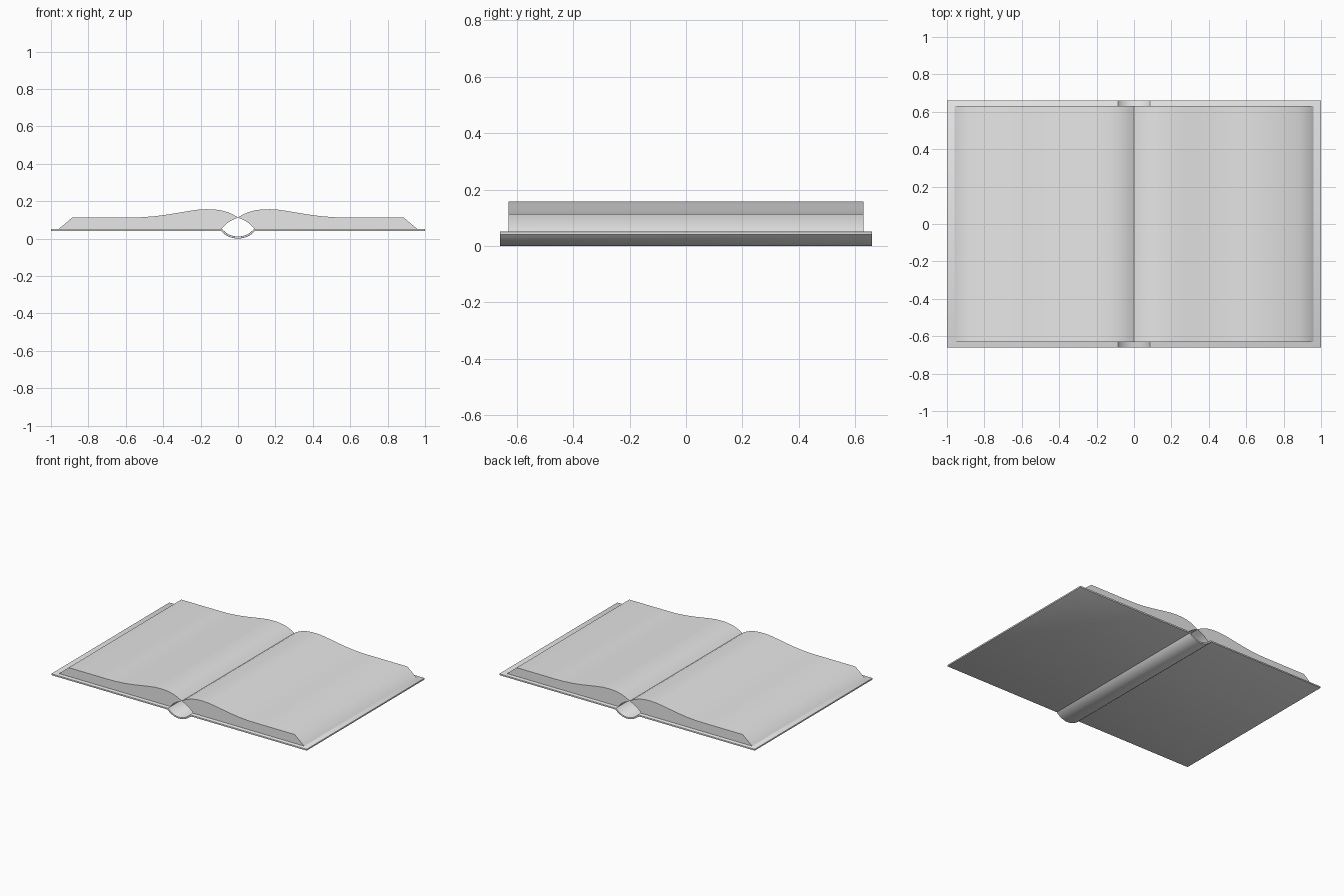
import bpy, bmesh, math

cube = bpy.data.objects.get("Cube")
if cube:
    bpy.data.objects.remove(cube, do_unlink=True)

grey = bpy.data.materials.new("light_grey")
grey.use_nodes = True
COLOUR = (0.8, 0.8, 0.8, 1.0)
grey.diffuse_color = COLOUR
grey.node_tree.nodes["Principled BSDF"].inputs["Base Color"].default_value = COLOUR


def extrude_profile(name, profile, half_depth, smooth_angle, bevel=0.0):
    """Solid with an (x, z) outline, running from -half_depth to +half_depth in y."""
    bm = bmesh.new()
    front = bm.faces.new([bm.verts.new((x, -half_depth, z)) for x, z in profile])
    back = bmesh.ops.extrude_face_region(bm, geom=[front], use_keep_orig=True)["geom"]
    moved = [g for g in back if isinstance(g, bmesh.types.BMVert)]
    bmesh.ops.translate(bm, verts=moved, vec=(0, 2 * half_depth, 0))
    bmesh.ops.recalc_face_normals(bm, faces=bm.faces)
    if bevel:
        edges = [e for e in bm.edges if e.calc_face_angle(0) > math.radians(60)]
        bmesh.ops.bevel(bm, geom=edges, offset=bevel, segments=2,
                        profile=0.5, affect='EDGES')
    mesh = bpy.data.meshes.new(name)
    bm.to_mesh(mesh)
    bm.free()
    mesh.materials.append(grey)
    obj = bpy.data.objects.new(name, mesh)
    bpy.context.collection.objects.link(obj)
    bpy.ops.object.select_all(action='DESELECT')
    obj.select_set(True)
    bpy.context.view_layer.objects.active = obj
    bpy.ops.object.shade_smooth_by_angle(angle=math.radians(smooth_angle))
    return obj


def arc(radius, half_angle, centre_z, steps=16):
    """Bottom arc from -x to +x."""
    angles = [half_angle * (2 * i / steps - 1) for i in range(steps + 1)]
    return [(radius * math.sin(a), centre_z - radius * math.cos(a)) for a in angles]


# Cover: two flat boards joined by a rounded spine
BOTTOM, TOP = 0.04, 0.051
R_OUT, R_IN = 0.1213, 0.1103
outer = arc(R_OUT, math.acos((R_OUT - BOTTOM) / R_OUT), R_OUT)
inner = arc(R_IN, math.acos((R_OUT - TOP) / R_IN), R_OUT)
cover = [(-1, BOTTOM)] + outer + [(1, BOTTOM), (1, TOP)] + inner[::-1] + [(-1, TOP)]
extrude_profile("cover", cover, 0.66, 40, bevel=0.002)

# Page blocks: domed beside the fold, slanted at the outer edge
PAGE = [(0, 0.113), (0.025, 0.128), (0.055, 0.141), (0.09, 0.151), (0.13, 0.156),
        (0.17, 0.157), (0.21, 0.155), (0.26, 0.148), (0.32, 0.138), (0.38, 0.128),
        (0.45, 0.119), (0.52, 0.114), (0.58, 0.113), (0.885, 0.113), (0.96, 0.05),
        (0.088, 0.05), (0.078, 0.064), (0.06, 0.081), (0.035, 0.097)]
for name, side in (("left_pages", 1), ("right_pages", -1)):
    extrude_profile(name, [(side * x, z) for x, z in PAGE], 0.63, 50)
